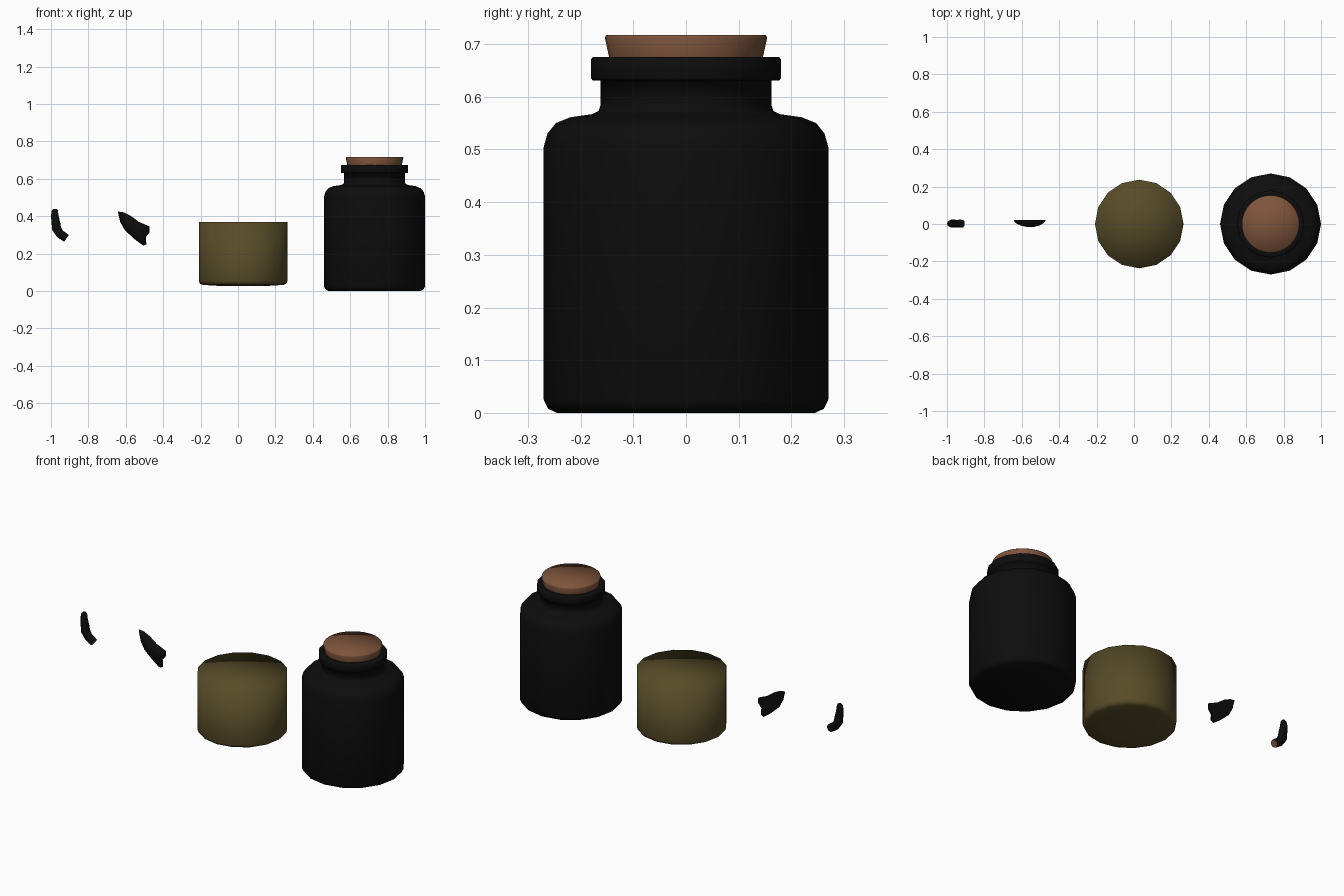
import bpy, bmesh, math
from mathutils import Vector

cube = bpy.data.objects.get("Cube")
if cube:
    bpy.data.objects.remove(cube)


def material(name, rgb):
    m = bpy.data.materials.new(name)
    m.use_nodes = True
    m.diffuse_color = (*rgb, 1)
    m.node_tree.nodes["Principled BSDF"].inputs["Base Color"].default_value = (*rgb, 1)
    return m


black = material("soot black", (0.004, 0.004, 0.004))
olive = material("murky olive", (0.095, 0.072, 0.021))
brown = material("cork brown", (0.21, 0.09, 0.045))


def finish(name, bm, mats, sharp=None):
    bmesh.ops.recalc_face_normals(bm, faces=bm.faces)
    me = bpy.data.meshes.new(name)
    bm.to_mesh(me)
    bm.free()
    for m in mats:
        me.materials.append(m)
    ob = bpy.data.objects.new(name, me)
    bpy.context.collection.objects.link(ob)
    bpy.ops.object.select_all(action='DESELECT')
    ob.select_set(True)
    bpy.context.view_layer.objects.active = ob
    if sharp:
        bpy.ops.object.shade_smooth_by_angle(angle=math.radians(sharp))
    else:
        bpy.ops.object.shade_smooth()
    return ob


def loft(bm, rings):
    """Join rings of points into a tube; return the two end caps."""
    vs = [[bm.verts.new(p) for p in ring] for ring in rings]
    n = len(vs[0])
    for a, b in zip(vs, vs[1:]):
        for i in range(n):
            j = (i + 1) % n
            bm.faces.new((a[i], a[j], b[j], b[i]))
    return bm.faces.new(vs[0]), bm.faces.new(vs[-1])


def turned(name, x, profile, mat, sides=16, sharp=None):
    bm = bmesh.new()
    angles = [2 * math.pi * i / sides for i in range(sides)]
    caps = loft(bm, [[(x + r * math.cos(a), r * math.sin(a), z) for a in angles]
                     for r, z in profile])
    bmesh.ops.poke(bm, faces=list(caps))
    return finish(name, bm, [mat], sharp)


# Jar with rounded shoulder, neck and lip
turned("jar", 0.73, [
    (0.245, 0), (0.262, 0.008), (0.27, 0.025), (0.27, 0.505), (0.263, 0.53),
    (0.247, 0.55), (0.22, 0.561), (0.178, 0.567), (0.166, 0.573), (0.162, 0.585),
    (0.162, 0.631), (0.177, 0.631), (0.18, 0.635), (0.18, 0.671), (0.177, 0.675),
    (0.145, 0.675), (0.135, 0.66)], black)

# Tapered stopper
turned("cork", 0.73, [(0.138, 0.64), (0.146, 0.675), (0.154, 0.712), (0.152, 0.717)],
       brown, 32)

# Block of liquid
turned("liquid", 0.028, [(0.12, 0.027), (0.217, 0.033), (0.232, 0.04), (0.237, 0.055),
                         (0.237, 0.37)], olive)

# Curved shard: outline bulging towards the front
outline = [(-.643, .425), (-.615, .422), (-.575, .403), (-.53, .37), (-.472, .345),
           (-.472, .315), (-.492, .29), (-.49, .25), (-.505, .242), (-.55, .275),
           (-.605, .325), (-.63, .37)]
centre = Vector((-.555, .335))


def shard_ring(scale, y):
    pts = [centre.lerp(Vector(p), scale) for p in outline]
    return [(p.x, y, p.y) for p in pts]


bm = bmesh.new()
loft(bm, [shard_ring(s, y) for s, y in
          ((0.97, 0.022), (1, 0.018), (0.88, 0.005), (0.6, -0.008), (0.25, -0.015))])
finish("shard", bm, [black], 50)

# Bent finger: centre x, z, half width, half depth, tilt in degrees
stations = [(-.978, .440, .008, .008, 0), (-.979, .432, .016, .014, 0),
            (-.980, .405, .020, .018, 0), (-.974, .365, .023, .021, 8),
            (-.970, .335, .025, .023, 25), (-.952, .306, .023, .021, 45),
            (-.930, .291, .023, .022, 55), (-.917, .282, .021, .021, 55)]
rings = []
for x, z, w, d, tilt in stations:
    t = math.radians(tilt)
    rings.append([(x + w * math.cos(a) * math.cos(t), 0.002 + d * math.sin(a),
                   z + w * math.cos(a) * math.sin(t))
                  for a in (math.pi * i / 5 for i in range(10))])
bm = bmesh.new()
_, cut_end = loft(bm, rings)
# Exposed end, inset in brown
bmesh.ops.inset_region(bm, faces=[cut_end], thickness=0.003)
cut_end.material_index = 1
finish("finger", bm, [black, brown], 50)
